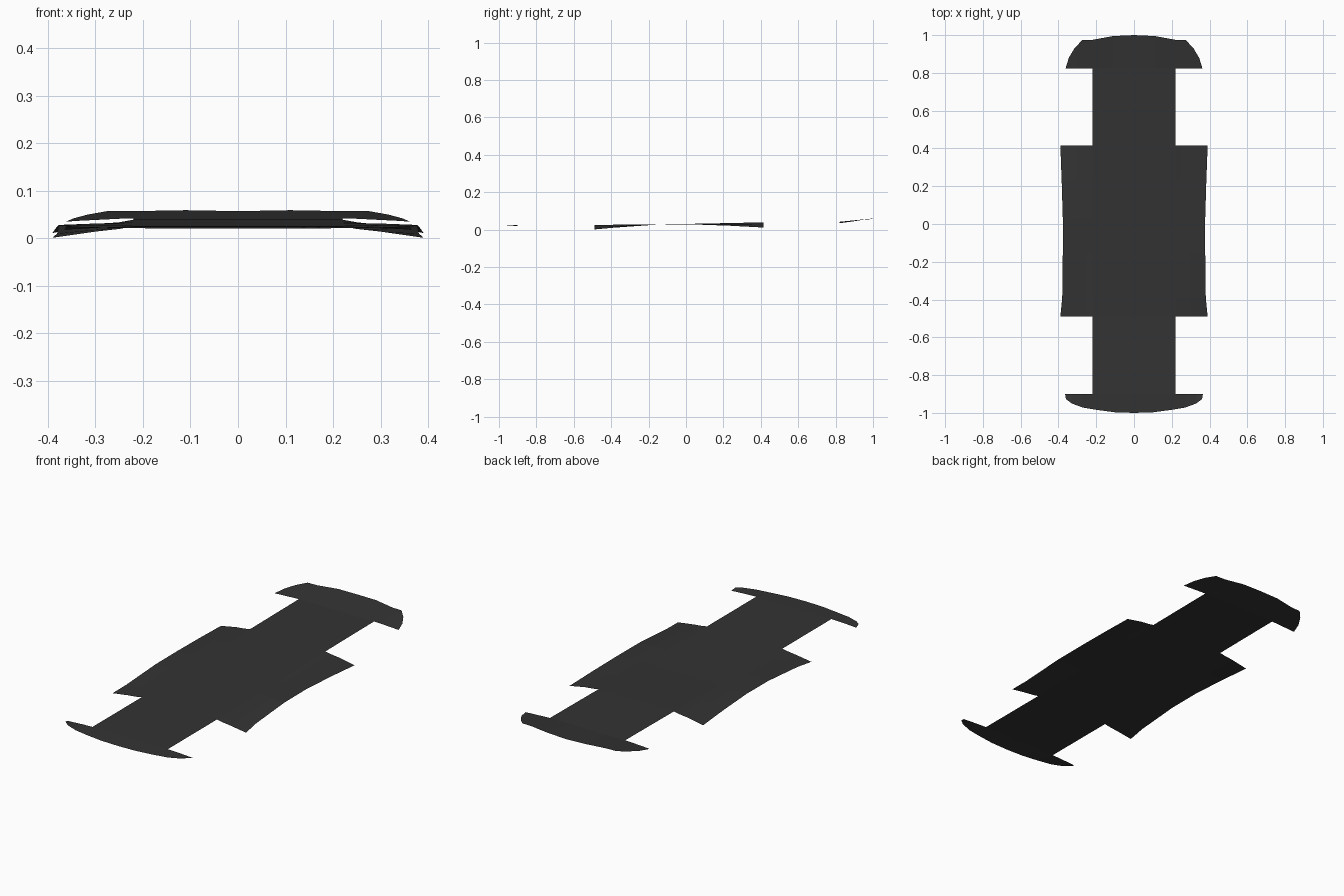
import bpy

mat = bpy.data.materials.new("dark grey")
mat.diffuse_color = (0.033, 0.033, 0.033, 1)


def sheet(name, rows):
    """Skin a mirrored thin sheet from rows of right-half (x, y, z) points, centre outwards."""
    verts, faces = [], []
    for row in rows:
        verts += [(-x, y, z) for x, y, z in reversed(row[1:])] + list(row)
    n = len(rows[0]) * 2 - 1
    for r in range(len(rows) - 1):
        for i in range(n - 1):
            a = r * n + i
            faces.append((a, a + 1, a + n + 1, a + n))
    me = bpy.data.meshes.new(name)
    me.from_pydata(verts, [], faces)
    me.validate()
    me.materials.append(mat)
    ob = bpy.data.objects.new(name, me)
    bpy.context.collection.objects.link(ob)
    return ob


def strip(name, halves):
    """Flat-centred floor strip from (y, half width, z)."""
    sheet(name, [[(0, y, z), (w, y, z)] for y, w, z in halves])


# narrow floor between the wheels, front and rear
strip("front_floor", [(-0.90, 0.22, 0.025), (-0.49, 0.22, 0.025)])
strip("rear_floor", [(0.415, 0.22, 0.039), (0.66, 0.22, 0.041), (0.825, 0.22, 0.042)])

# wide middle floor whose sides droop at the wheel arches
mid = [(-0.49, 0.39, 0.025, 0.014, 0.001), (-0.39, 0.38, 0.026, 0.018, 0.010),
       (-0.15, 0.377, 0.028, 0.028, 0.027), (0.03, 0.377, 0.031, 0.031, 0.028),
       (0.23, 0.383, 0.035, 0.030, 0.021), (0.415, 0.39, 0.039, 0.028, 0.011)]
sheet("middle_floor", [[(0, y, zc), (0.22, y, zc), (0.25, y, (zc + zm) / 2),
                        (0.30, y, zm), (w, y, ze)] for y, w, zc, zm, ze in mid])

# bumper undersides: straight wheel-side edge to curved outer edge
front_curve = [(0, -1.0, 0.021), (0.10, -0.997, 0.021), (0.19, -0.985, 0.021),
               (0.27, -0.972, 0.022), (0.33, -0.95, 0.024), (0.36, -0.927, 0.026)]
front_edge = [(0, 0.025), (0.10, 0.025), (0.22, 0.025), (0.28, 0.023),
              (0.33, 0.020), (0.365, 0.018)]
sheet("front_bumper_floor", [front_curve, [(x, -0.90, z) for x, z in front_edge]])

rear_curve = [(0, 1.0, 0.057), (0.11, 0.995, 0.059), (0.22, 0.975, 0.057),
              (0.275, 0.973, 0.057), (0.315, 0.93, 0.050), (0.345, 0.88, 0.042),
              (0.362, 0.825, 0.035)]
rear_edge = [(0, 0.042), (0.11, 0.042), (0.22, 0.042), (0.25, 0.041),
             (0.29, 0.039), (0.33, 0.037), (0.361, 0.035)]
sheet("rear_bumper_floor", [[(x, 0.822, z) for x, z in rear_edge], rear_curve])
